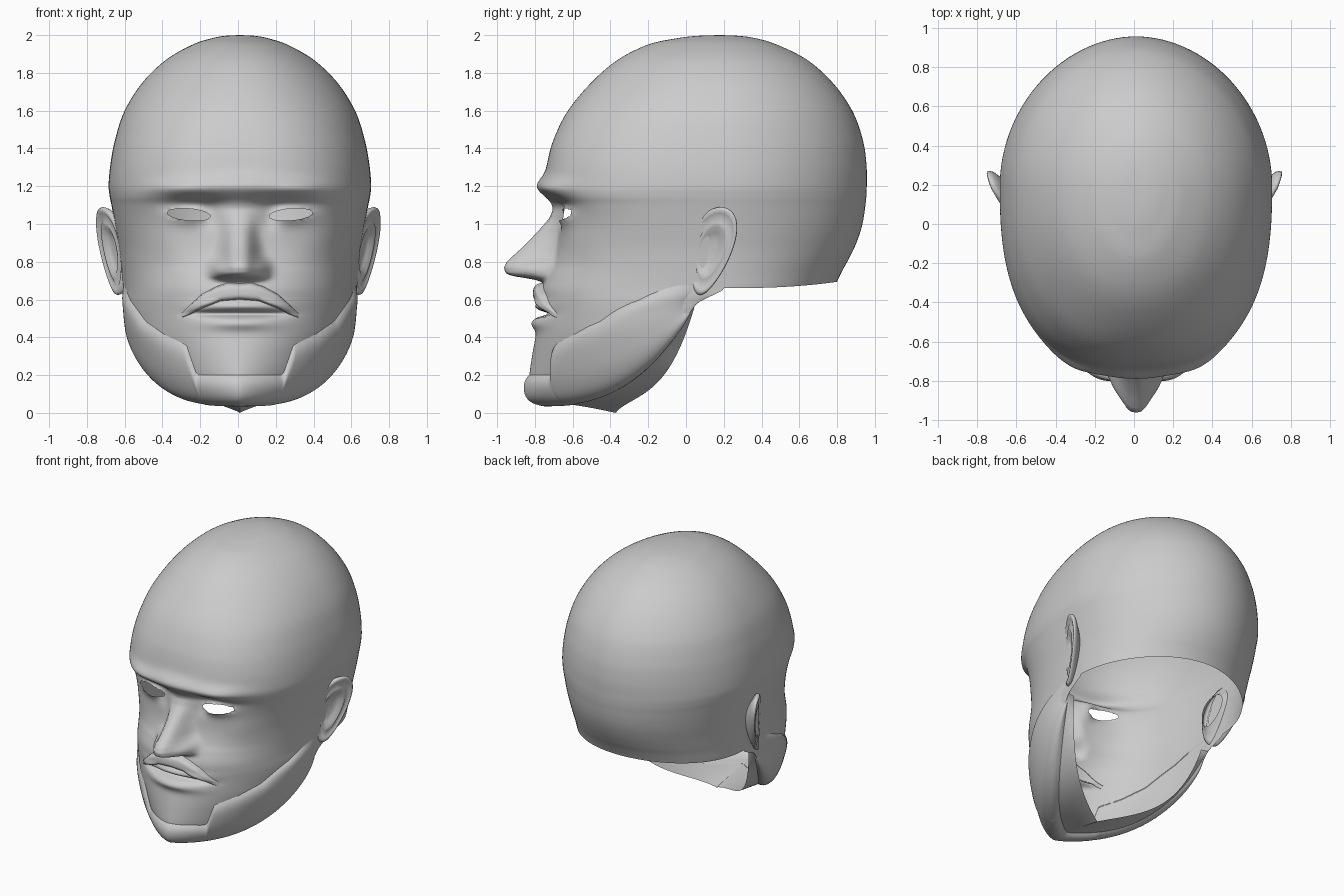
import bpy, bmesh, math
from mathutils import Vector
from mathutils.bvhtree import BVHTree

if "Cube" in bpy.data.objects:
    bpy.data.objects.remove(bpy.data.objects["Cube"])

CX = 0.01  # slight sideways offset of the midline


def lerp_keys(keys, t):
    """Piecewise linear lookup of (t, value) pairs with t ascending."""
    if t <= keys[0][0]:
        return keys[0][1]
    for (a, u), (b, v) in zip(keys, keys[1:]):
        if t <= b:
            return u + (v - u) * (t - a) / (b - a)
    return keys[-1][1]


def spline(keys, s):
    """Catmull-Rom through a list of tuples."""
    i = min(int(s), len(keys) - 2)
    f = s - i
    g = lambda k: keys[max(0, min(len(keys) - 1, k))]
    return [0.5 * (2 * b + (c - a) * f + (2 * a - 5 * b + 4 * c - d) * f * f + (3 * b - a - 3 * c + d) * f ** 3)
            for a, b, c, d in zip(g(i - 1), g(i), g(i + 1), g(i + 2))]


def bump(x, z, cx, cz, sx, sz):
    return math.exp(-((x - cx) / sx) ** 2 - ((z - cz) / sz) ** 2)


def finish(bm, name):
    bmesh.ops.remove_doubles(bm, verts=bm.verts, dist=0.0005)
    bmesh.ops.recalc_face_normals(bm, faces=bm.faces)
    for f in bm.faces:
        f.smooth = True
    me = bpy.data.meshes.new(name)
    bm.to_mesh(me)
    ob = bpy.data.objects.new(name, me)
    bpy.context.collection.objects.link(ob)
    return ob


def grid(bm, rows, wrap=False):
    """Skin rows of points; None marks a missing point."""
    vs = [[bm.verts.new(p) if p else None for p in r] for r in rows]
    for a, b in zip(vs, vs[1:]):
        n = len(a)
        for j in range(n if wrap else n - 1):
            q = (a[j], a[(j + 1) % n], b[(j + 1) % n], b[j])
            if all(q):
                bm.faces.new(q)


# Cranium and face rings: height, front y, half width, roundness, back y
CRANIUM = [(2.0, .18, 0, 2, .18), (1.996, .06, .08, 2, .28), (1.983, -.05, .15, 2, .37),
           (1.95, -.2, .25, 2, .48), (1.87, -.36, .39, 2.05, .64), (1.75, -.5, .515, 2.1, .775),
           (1.6, -.625, .61, 2.25, .88), (1.45, -.7, .66, 2.4, .935), (1.32, -.735, .685, 2.5, .955),
           (1.21, -.745, .695, 2.55, .957), (1.15, -.735, .69, 2.6, .955), (1.1, -.71, .68, 2.6, .95),
           (1.03, -.685, .667, 2.6, .94), (.95, -.68, .653, 2.55, .922), (.87, -.688, .64, 2.5, .895),
           (.79, -.71, .632, 2.45, .86), (.73, -.74, .627, 2.4, .83), (.66, -.765, .622, 2.4, .80)]
# Jaw rows: front height, front y, half width, roundness, y of the rear edge
JAW = [(.6, -.77, .62, 2.35, .16), (.55, -.77, .617, 2.3, .13), (.49, -.78, .614, 2.2, .11),
       (.41, -.795, .612, 2.05, .09), (.3, -.815, .61, 1.8, .075), (.18, -.83, .61, 1.55, .065),
       (.1, -.82, .61, 1.37, .06), (.07, -.77, .605, 1.28, .057), (.055, -.68, .6, 1.22, .055),
       (.03, -.52, .58, 1.2, .053), (.0, -.37, .555, 1.2, .05)]
KEYS = [(z, yf, w, n, .18 + .02 * min(1, (2 - z)), z, yb) for z, yf, w, n, yb in CRANIUM]
KEYS += [(z, yf, w, n, ym, .65 - .47 * (.2 - ym), .8) for z, yf, w, n, ym in JAW]
S_CUT, S_JAW = len(CRANIUM) - 1, len(KEYS) - 3

NOSE = [(.69, 0), (.705, .05), (.715, .11), (.725, .18), (.74, .22), (.77, .245), (.8, .243), (.83, .22),
        (.87, .185), (.95, .115), (1.03, .04), (1.08, .008), (1.13, 0)]
NOSE_W = [(.7, .105), (.78, .1), (.85, .085), (.95, .075), (1.1, .07)]


def features(x, z):
    """Outward relief of the face: nose, eyes, brow, lips, cheeks."""
    a = abs(x)
    d = lerp_keys(NOSE, z) * math.exp(-(a / lerp_keys(NOSE_W, z)) ** 2.8)
    d += .06 * bump(a, z, .118, .762, .042, .045) * min(1, max(0, (z - .69) / .03))
    d += .045 * math.exp(-(a / .24) ** 2) * bump(0, z, 0, 1.2, 1, .055)   # glabella
    d -= .05 * bump(a, z, .23, 1.1, .16, .048)                           # socket
    d -= .03 * bump(a, z, .16, 1.04, .05, .06)
    d += .03 * bump(a, z, .27, 1.045, .1, .045)                          # lids
    d += .035 * bump(a, z, .33, 1.19, .15, .045)                         # brow
    d += .012 * bump(a, z, .42, .9, .12, .1)
    wide = math.exp(-(a / .23) ** 4)
    d += .035 * bump(0, z, 0, .475, 1, .036) * math.exp(-(a / .18) ** 2)
    d -= .05 * bump(0, z, 0, .525, 1, .015) * wide
    d += .028 * bump(0, z, 0, .565, 1, .026) * math.exp(-(a / .2) ** 2)
    return d


def surf(k, th):
    """Point on the head; k = ring values, th = angle from the front midline."""
    zf, yf, w, n, ym, zs, yb = k
    c, sn = math.cos(th), math.sin(th)
    if c < -1e-6:
        q = abs(c) ** 1.03
        x = w * abs(sn) ** 1.03
        z = zs + .035 * q ** 2.5 * max(0, (1 - zs) / .35)
        y = ym + (yb - ym) * q
    else:
        c = max(c, 0)
        x = w * abs(sn) ** (2 / n)
        q = c ** (2 / n)
        y = ym - (ym - yf) * q
        t = max(0, 1 - q)
        m = min(1, max(0, (.055 - zf) / .055))
        rise = (1 - m) * t ** 2.5 + m * (.33 * t ** .7 + .67 * t ** 3.5)
        z = zf + (zs - zf) * rise
        if y < -.1 and .3 < z < 1.4:
            y -= features(x, z) * min(1, (-.1 - y) / .2)
    return Vector((CX + math.copysign(x, sn), y, z))


# Head shell, open below along the neck line
FR, BK = 70, 30
half = [math.pi / 2 * j / FR for j in range(FR + 1)] + [math.pi / 2 * (1 + j / BK) for j in range(1, BK + 1)]
angles = [-t for t in half[:0:-1]] + half
rows = []
SUB = 8
for i in range((len(KEYS) - 1) * SUB + 1):
    s = i / SUB
    k = spline(KEYS, s)
    rows.append([surf(k, t) if s <= S_CUT or abs(t) < math.pi / 2 + .001 else None for t in angles])
bm = bmesh.new()
grid(bm, rows)
bmesh.ops.remove_doubles(bm, verts=bm.verts, dist=.0005)
tree = BVHTree.FromBMesh(bm)


# Almond eye openings
def eye(p):
    side = 1 if p.x > CX else -1
    dx = p.x - CX - side * .27
    mid = 1.05 + .08 * dx * side
    return dx, p.z - mid, math.hypot(dx / .115, (p.z - mid) / .031), mid, side


cut = [f for f in bm.faces if f.calc_center_median().y < -.4 and eye(f.calc_center_median())[2] < 1]
bmesh.ops.delete(bm, geom=cut, context='FACES')
for v in bm.verts:
    if v.is_boundary and v.co.y < -.4 and .95 < v.co.z < 1.15:
        dx, dz, e, mid, side = eye(v.co)
        v.co.x = CX + side * .27 + dx / e
        v.co.z = mid + dz / e
finish(bm, "head")

# Beard: padded strip between a cheek line and the jaw
LINE = [(0, .205), (.22, .205), (.245, .23), (.265, .32), (.285, .365), (.4, .42), (.5, .49), (.58, .6), (.62, .7)]
T_MAX = math.radians(84)
cols = []
for j in range(-80, 81):
    th = T_MAX * j / 80
    s = S_CUT - 2.0
    while s < S_JAW - 1:
        p = surf(spline(KEYS, s), th)
        if p.z <= lerp_keys(LINE, abs(p.x - CX)):
            break
        s += .02
    col = []
    for i in range(25):
        v = i / 24
        u = s + (S_JAW - s) * v
        k = spline(KEYS, u)
        p = surf(k, th)
        nrm = (surf(spline(KEYS, u + .02), th) - p).cross(surf(k, th + .01) - p).normalized()
        if nrm.dot(p - Vector((CX, -.2, .5))) < 0:
            nrm = -nrm
        pad = .034 * (1 - abs(2 * v - 1) ** 6) * (1 - (abs(j) / 80) ** 12) - .003
        col.append(p + nrm * pad)
    cols.append(col)
bm = bmesh.new()
grid(bm, cols)
finish(bm, "beard")

# Moustache laid on the upper lip
TOP = [(0, .685), (.06, .69), (.12, .672), (.2, .63), (.26, .575), (.305, .53)]
LOW = [(0, .6), (.1, .592), (.2, .553), (.26, .522), (.305, .505)]
cols = []
for j in range(-40, 41):
    x = .31 * j / 40
    a = abs(x)
    col = []
    for i in range(15):
        v = i / 14
        z = lerp_keys(TOP, a) * (1 - v) + lerp_keys(LOW, a) * v
        hit = tree.ray_cast(Vector((x + CX, -2, min(z, .682))), Vector((0, 1, 0)))[0]
        pad = .045 * math.sqrt(max(0, 1 - (2 * v - 1) ** 4)) * (1 - (a / .32) ** 5) - .003
        col.append(Vector((x + CX, max(hit.y, -.8) - pad, z)))
    cols.append(col)
bm = bmesh.new()
grid(bm, cols)
finish(bm, "moustache")

# Ears: egg outline, bowl, rolled rim and back
RIM = [(0, -.025), (.25, -.025), (.42, -.015), (.55, .006), (.65, .008), (.76, -.002), (.86, .012),
       (.93, .016), (.98, .012), (1.0, 0), (.97, -.018), (.85, -.035), (.65, -.06), (.5, -.1)]


def ear(side, name):
    rings = []
    for r, h in RIM:
        ring = []
        for i in range(48):
            t = 2 * math.pi * i / 48
            u, v = r * math.cos(t), r * math.sin(t)
            y = .13 + .115 * u * (1 + .28 * v) + .055 * v
            z = .857 + .233 * v
            x = .652 + .37 * (y - .06) + .02 * v + h - .03 * max(0, -u)
            ring.append(Vector((side * x + .002, y, z)))
        rings.append(ring)
    bm = bmesh.new()
    grid(bm, rings, wrap=True)
    finish(bm, name)


ear(1, "ear_right")
ear(-1, "ear_left")
